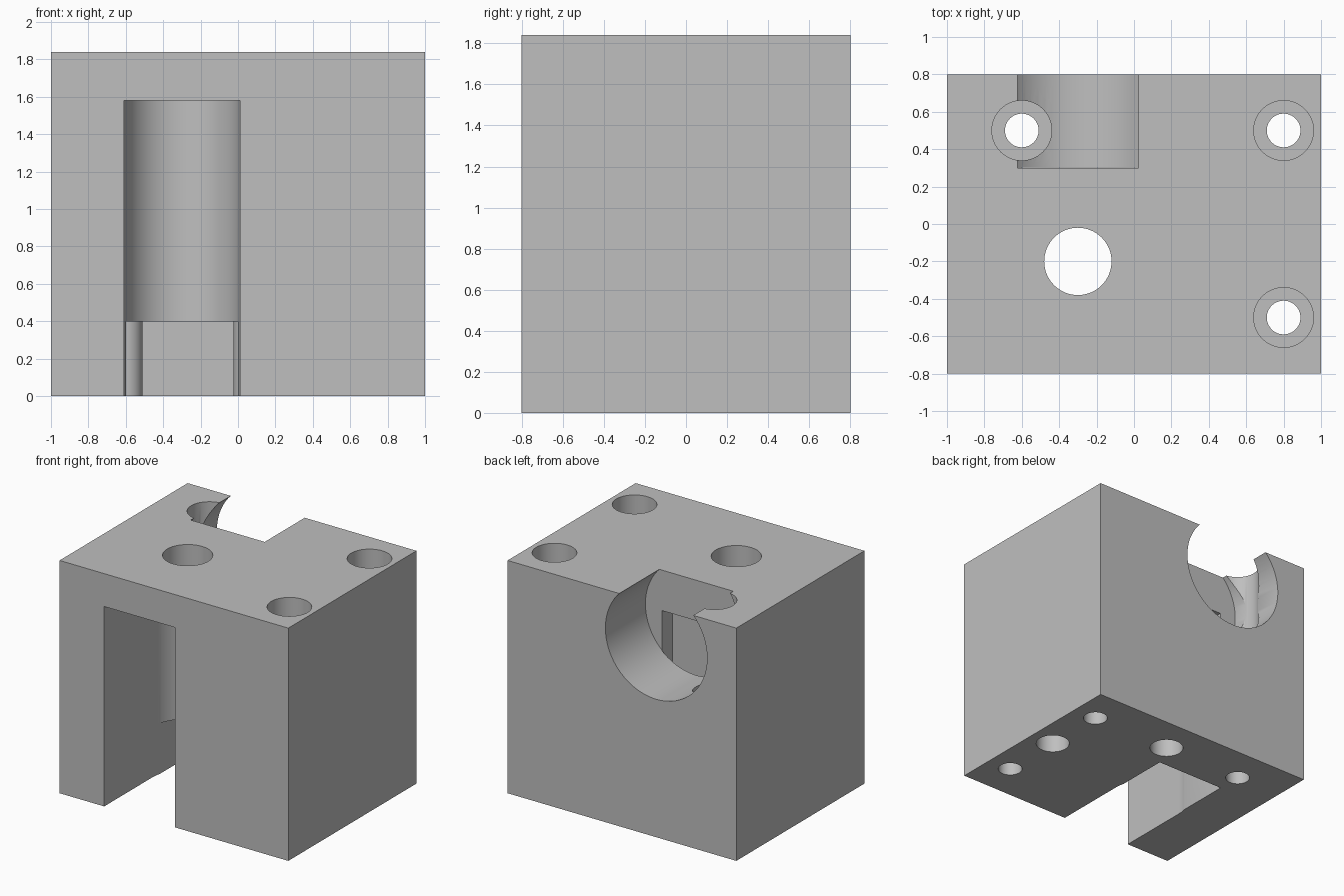
import bpy
import bmesh
from math import cos, sin, pi, radians

start = bpy.data.objects.get("Cube")
if start:
    bpy.data.objects.remove(start, do_unlink=True)

grey = bpy.data.materials.new("plain grey")
grey.use_nodes = True
colour = (0.52, 0.52, 0.52, 1)
grey.diffuse_color = colour
grey.node_tree.nodes["Principled BSDF"].inputs["Base Color"].default_value = colour


def arc(cx, cy, r, sweep=2 * pi, steps=64):
    """Points round a centre; a full circle leaves out the repeated end point."""
    count = steps if sweep >= 2 * pi else steps + 1
    return [(cx + r * cos(sweep * i / steps), cy + r * sin(sweep * i / steps))
            for i in range(count)]


def prism(name, profile, axis, low, high):
    """Extrude a closed profile along the x, y or z axis."""
    place = {"x": lambda u, v, w: (w, u, v),
             "y": lambda u, v, w: (u, w, v),
             "z": lambda u, v, w: (u, v, w)}[axis]
    bm = bmesh.new()
    rings = [[bm.verts.new(place(u, v, w)) for u, v in profile] for w in (low, high)]
    for ring in rings:
        bm.faces.new(ring)
    n = len(profile)
    for i in range(n):
        j = (i + 1) % n
        bm.faces.new((rings[0][i], rings[0][j], rings[1][j], rings[1][i]))
    bmesh.ops.recalc_face_normals(bm, faces=bm.faces)
    mesh = bpy.data.meshes.new(name)
    bm.to_mesh(mesh)
    bm.free()
    mesh.materials.append(grey)
    obj = bpy.data.objects.new(name, mesh)
    bpy.context.collection.objects.link(obj)
    return obj


# Solid block
block = prism("block", [(-1, -0.8), (1, -0.8), (1, 0.8), (-1, 0.8)], "z", 0, 1.84)

mid, centre_y, wall_y = -0.3, -0.2, 0.302
cutters = []

# Front slot with a rounded inner end
slot = arc(mid, centre_y, 0.31, pi, 32) + [(mid - 0.31, -1), (mid + 0.31, -1)]
cutters.append(prism("slot_cutter", slot, "z", -0.1, 1.58))

# Channel behind the slot, joining it near the bottom
channel = [(centre_y - 0.1, -0.1), (wall_y, -0.1), (wall_y, 1.52),
           (0.17, 1.52), (0.17, 0.4), (centre_y - 0.1, 0.4)]
cutters.append(prism("channel_cutter", channel, "x", mid - 0.3, mid + 0.3))

# Large bore from the back, breaking through the top
cutters.append(prism("bore_cutter", arc(mid, 1.535, 0.445), "y", 0.3, 1))

# Round hole from the top into the slot
cutters.append(prism("top_hole_cutter", arc(mid, centre_y, 0.18), "z", 1.4, 2))

# Counterbored screw holes
for x, y in ((-0.6, 0.5), (0.8, 0.5), (0.8, -0.5)):
    cutters.append(prism("screw_hole_cutter", arc(x, y, 0.09), "z", -0.1, 2))
    cutters.append(prism("counterbore_cutter", arc(x, y, 0.16), "z", 0.6, 2))

# Blind holes in the underside
for x, y in ((0.8, 0), (0.1, 0.5)):
    cutters.append(prism("blind_hole_cutter", arc(x, y, 0.125), "z", -0.1, 0.5))

# Cut everything out of the block
bpy.ops.object.select_all(action="DESELECT")
block.select_set(True)
bpy.context.view_layer.objects.active = block
for cutter in cutters:
    cutter.hide_render = True
    cut = block.modifiers.new(cutter.name, "BOOLEAN")
    cut.operation = "DIFFERENCE"
    cut.solver = "EXACT"
    cut.object = cutter
    bpy.ops.object.modifier_apply(modifier=cut.name)
    bpy.data.objects.remove(cutter, do_unlink=True)

# Leave the rear wall of the channel open
bm = bmesh.new()
bm.from_mesh(block.data)
open_wall = [f for f in bm.faces
             if f.normal.y < -0.9 and abs(f.calc_center_median().y - wall_y) < 0.001]
bmesh.ops.delete(bm, geom=open_wall, context="FACES")
bm.to_mesh(block.data)
bm.free()

bpy.ops.object.shade_smooth_by_angle(angle=radians(30))
